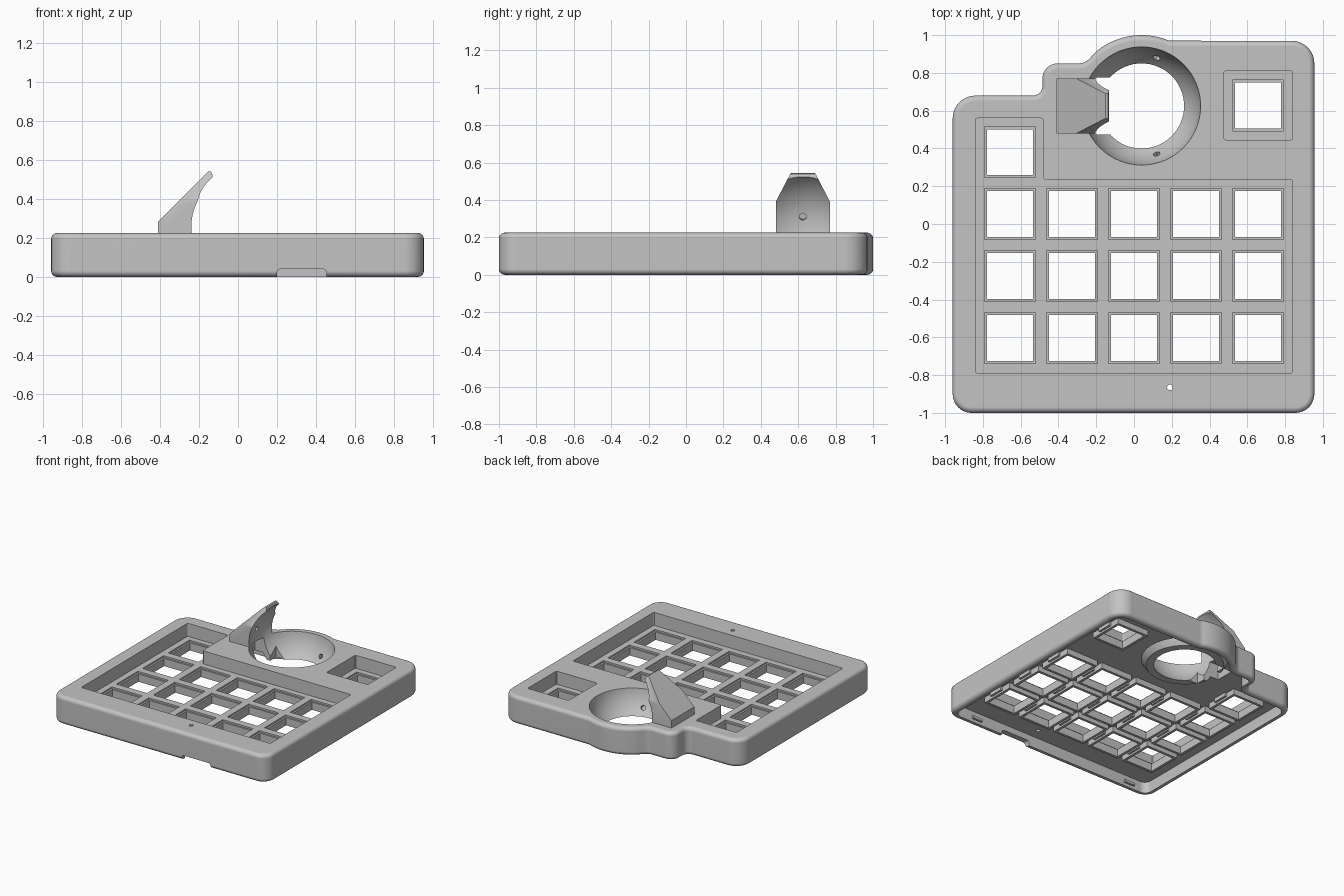
import bpy, bmesh, math
from mathutils import Vector, Matrix

if "Cube" in bpy.data.objects:
    bpy.data.objects.remove(bpy.data.objects["Cube"], do_unlink=True)

grey = bpy.data.materials.new("plain grey")
grey.use_nodes = True
grey.diffuse_color = (0.55, 0.55, 0.55, 1)
grey.node_tree.nodes["Principled BSDF"].inputs["Base Color"].default_value = (0.55, 0.55, 0.55, 1)

TOP, FLOOR, UNDER, WALL = 0.225, 0.12, 0.09, 0.045
BALL = Vector((0.04, 0.625, 0.26))
BALL_R, BOWL_R, BUMP_R = 0.315, 0.36, 0.375


def finish(name, bm):
    bmesh.ops.recalc_face_normals(bm, faces=bm.faces)
    mesh = bpy.data.meshes.new(name)
    bm.to_mesh(mesh)
    bm.free()
    mesh.materials.append(grey)
    obj = bpy.data.objects.new(name, mesh)
    bpy.context.collection.objects.link(obj)
    return obj


def rounded(corners, steps=8):
    """Polygon with a fillet of radius r at every (x, y, r) corner."""
    out = []
    for i, (x, y, r) in enumerate(corners):
        p = Vector((x, y))
        if r == 0:
            out.append(p)
            continue
        a = (Vector(corners[i - 1][:2]) - p).normalized()
        b = (Vector(corners[(i + 1) % len(corners)][:2]) - p).normalized()
        half = a.angle(b) / 2
        t = r / math.tan(half)
        c = p + (a + b).normalized() * r / math.sin(half)
        start, end = p + a * t - c, p + b * t - c
        for k in range(steps + 1):
            sweep = (math.pi - 2 * half) * k / steps
            side = (end - start * (end.dot(start) / r ** 2)).normalized() * r
            out.append(c + start * math.cos(sweep) + side * math.sin(sweep))
    return out


def inset(points, d):
    """Counter-clockwise outline moved inwards by d."""
    out = []
    for i, p in enumerate(points):
        a = (p - points[i - 1]).normalized()
        b = (points[(i + 1) % len(points)] - p).normalized()
        n = Vector((-a.y - b.y, a.x + b.x)).normalized()
        out.append(p + n * d / max(0.5, n.dot(Vector((-a.y, a.x)))))
    return out


def prism(name, points, lo, hi, axis="z"):
    place = {"z": lambda u, v, w: (u, v, w),
             "y": lambda u, v, w: (u, w, v),
             "x": lambda u, v, w: (w, u, v)}[axis]
    bm = bmesh.new()
    rings = [[bm.verts.new(place(u, v, w)) for u, v in points] for w in (lo, hi)]
    for ring in rings:
        bm.faces.new(ring)
    n = len(points)
    for i in range(n):
        j = (i + 1) % n
        bm.faces.new((rings[0][i], rings[0][j], rings[1][j], rings[1][i]))
    return finish(name, bm)


def boxes(name, centres, sx, sy, lo, hi):
    bm = bmesh.new()
    for x, y in centres:
        m = Matrix.Translation((x, y, (lo + hi) / 2)) @ Matrix.Diagonal((sx, sy, hi - lo, 1))
        bmesh.ops.create_cube(bm, size=1, matrix=m)
    return finish(name, bm)


def apply(obj, mod):
    with bpy.context.temp_override(object=obj, active_object=obj, selected_objects=[obj]):
        bpy.ops.object.modifier_apply(modifier=mod.name)


def combine(obj, other, operation):
    mod = obj.modifiers.new("join", "BOOLEAN")
    mod.operation, mod.solver, mod.object = operation, "EXACT", other
    apply(obj, mod)
    bpy.data.objects.remove(other, do_unlink=True)


def cut(obj, other):
    combine(obj, other, "DIFFERENCE")


def add(obj, other):
    combine(obj, other, "UNION")


# Outer case with a round bulge for the ball socket
bulge = []
for k in range(17):
    ang = math.radians(67 + (130 - 67) * k / 16)
    bulge.append((BALL.x + BUMP_R * math.cos(ang), BALL.y + BUMP_R * math.sin(ang), 0))
outline = rounded([(-0.96, -1, 0.1), (0.955, -1, 0.1), (0.955, 0.97, 0.12)] + bulge +
                  [(-0.26, 0.85, 0.08), (-0.485, 0.85, 0.08),
                   (-0.485, 0.68, 0.05), (-0.96, 0.68, 0.12)])
case = prism("keypad_case", outline, 0, TOP)
bevel = case.modifiers.new("soft rims", "BEVEL")
bevel.width, bevel.segments = 0.03, 5
bevel.limit_method, bevel.angle_limit = "ANGLE", math.radians(60)
apply(case, bevel)

# Hollow underside and sunken key areas
cut(case, prism("cavity", inset(outline, WALL), -0.1, UNDER))
r = 0.012
cut(case, prism("main_pocket", rounded(
    [(-0.84, -0.79, r), (0.84, -0.79, r), (0.84, 0.235, r),
     (-0.48, 0.235, r), (-0.48, 0.56, r), (-0.84, 0.56, r)], 3), FLOOR, 0.4))
cut(case, prism("corner_pocket", rounded(
    [(0.475, 0.445, r), (0.84, 0.445, r), (0.84, 0.81, r), (0.475, 0.81, r)], 3), FLOOR, 0.4))

# Key openings with collars and clips underneath
pitch = 0.328
keys = [(c * pitch, 0.052 - row * pitch) for c in range(-2, 3) for row in range(3)]
keys += [(-2 * pitch, 0.38), (2 * pitch, 0.628)]
add(case, boxes("collars", keys, 0.285, 0.285, 0.045, 0.1))
add(case, boxes("clips", keys, 0.318, 0.12, 0.06, 0.1))
cut(case, boxes("key_steps", keys, 0.27, 0.27, 0.107, 0.3))
cut(case, boxes("key_holes", keys, 0.243, 0.243, -0.1, 0.3))

# Bowl around the ball
bm = bmesh.new()
seg, levels = 64, 10
rings = []
for k in range(levels + 1):
    z = 0.04 + 0.13 * k / levels
    rad = math.sqrt(BOWL_R ** 2 - (z - BALL.z) ** 2)
    rings.append([bm.verts.new((BALL.x + rad * math.cos(2 * math.pi * s / seg),
                                BALL.y + rad * math.sin(2 * math.pi * s / seg), z))
                  for s in range(seg)])
bm.faces.new(rings[0])
bm.faces.new(rings[-1])
for low, high in zip(rings, rings[1:]):
    for s in range(seg):
        t = (s + 1) % seg
        bm.faces.new((low[s], low[t], high[t], high[s]))
add(case, finish("bowl", bm))

# Leaning arm that holds the ball, tapered towards its tip
arm = prism("arm", [(-0.41, 0.13), (-0.41, 0.285), (-0.163, 0.532), (-0.15, 0.543),
                    (-0.138, 0.54), (-0.132, 0.525), (-0.132, 0.13)], 0.48, 0.77, "y")
taper = prism("arm_taper", [(0.3, 0), (0.95, 0), (0.95, 0.39), (0.77, 0.39), (0.682, 0.56),
                            (0.568, 0.56), (0.48, 0.39), (0.3, 0.39)], -0.6, 0.1, "x")
combine(arm, taper, "INTERSECT")
add(case, arm)

# Spherical ball seat and sensor opening
bm = bmesh.new()
bmesh.ops.create_uvsphere(bm, u_segments=64, v_segments=32, radius=BALL_R,
                          matrix=Matrix.Translation(BALL))
cut(case, finish("ball_space", bm))
cut(case, boxes("sensor_slot", [(-0.12, BALL.y)], 0.17, 0.30, -0.1, 0.15))
cut(case, boxes("sensor_window", [(-0.23, BALL.y)], 0.22, 0.15, -0.1, 0.21))

# Three bearing sockets in the ball seat
for d in ((0.08, 0.255, -0.167), (0.08, -0.255, -0.167), (-0.31, 0, 0.05)):
    d = Vector(d).normalized()
    m = Matrix.Translation(BALL + d * BALL_R) @ d.to_track_quat("Z", "Y").to_matrix().to_4x4()
    bm = bmesh.new()
    bmesh.ops.create_cone(bm, cap_ends=True, segments=6, radius1=0.02, radius2=0.02,
                          depth=0.06, matrix=m)
    cut(case, finish("bearing_socket", bm))

# Cable notch, screw hole and catches on the front wall
cut(case, prism("cable_notch", rounded(
    [(0.2, -0.05, 0), (0.455, -0.05, 0), (0.455, 0.04, 0.02), (0.2, 0.04, 0.02)], 5),
    -1.1, -0.9, "y"))
bm = bmesh.new()
bmesh.ops.create_cone(bm, cap_ends=True, segments=16, radius1=0.015, radius2=0.015, depth=1,
                      matrix=Matrix.Translation((0.19, -0.865, 0)))
cut(case, finish("screw_hole", bm))
add(case, boxes("catches", [(-0.75, -0.953), (0.7, -0.953)], 0.09, 0.03, 0.025, 0.045))

# Smooth rounded surfaces, crisp edges
bpy.ops.object.select_all(action="DESELECT")
bpy.context.view_layer.objects.active = case
case.select_set(True)
bpy.ops.object.shade_smooth_by_angle(angle=math.radians(28))
weighted = case.modifiers.new("even shading", "WEIGHTED_NORMAL")
weighted.keep_sharp = True
